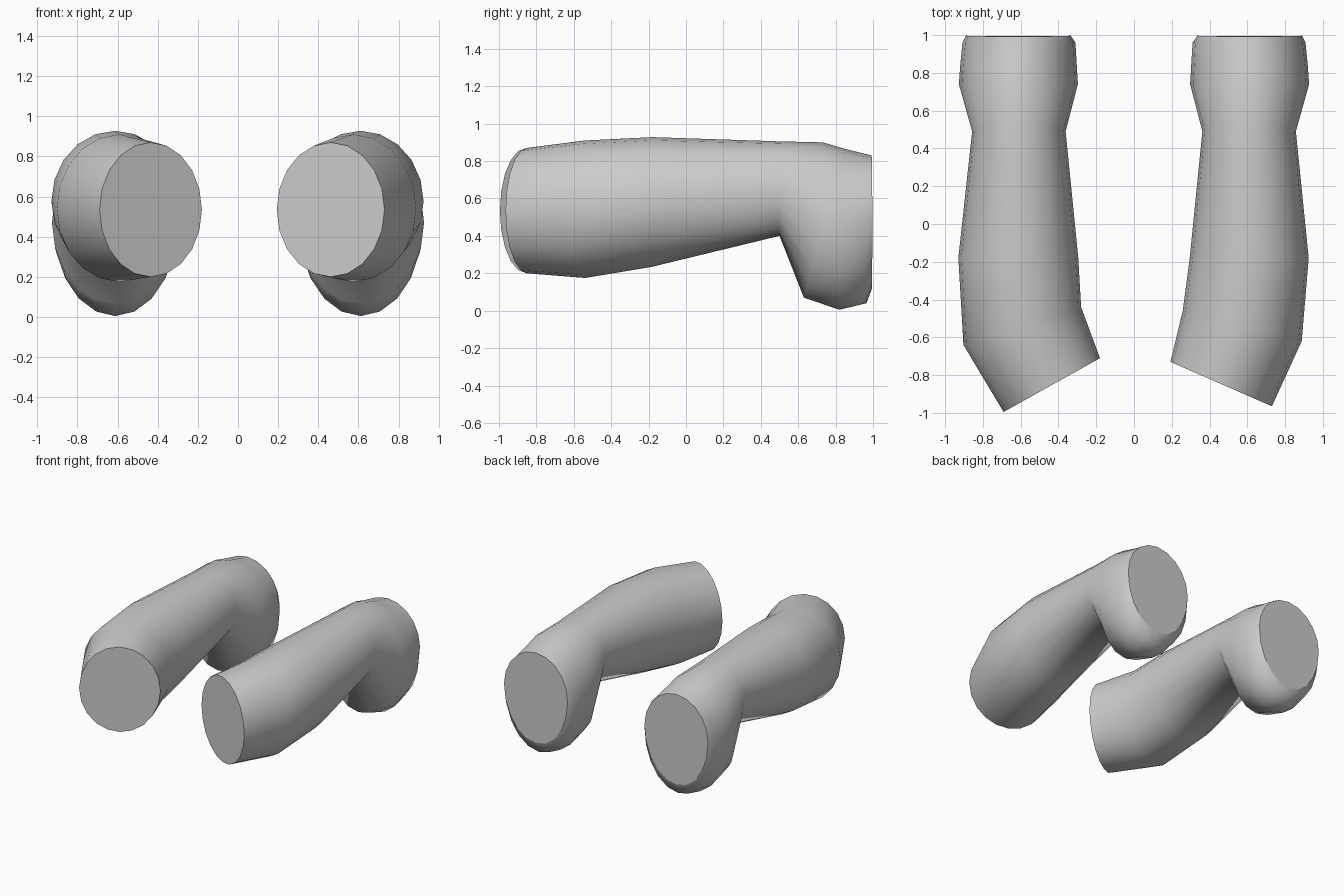
import bpy, bmesh, math
from mathutils import Vector

if "Cube" in bpy.data.objects:
    bpy.data.objects.remove(bpy.data.objects["Cube"])

SIDES = 20
grey = bpy.data.materials.new("plain_grey")
grey.diffuse_color = (0.6, 0.6, 0.6, 1)
grey.use_nodes = True
grey.node_tree.nodes["Principled BSDF"].inputs["Base Color"].default_value = grey.diffuse_color


def loft(name, rings):
    """Skin a bent tube through egg-shaped rings.
    Ring: outer xy, inner xy, z of widest line, top (y shift, z), bottom (y shift, z)."""
    bm = bmesh.new()
    loops = []
    for outer, inner, zm, top, bot in rings:
        o, i = Vector((*outer, zm)), Vector((*inner, zm))
        c, half = (o + i) / 2, (o - i) / 2
        up = Vector((0, top[0], top[1] - zm))
        down = Vector((0, bot[0], bot[1] - zm))
        loop = []
        for k in range(SIDES):
            a = 2 * math.pi * k / SIDES
            s = math.sin(a)
            loop.append(bm.verts.new(c + half * math.cos(a) + (up * s if s > 0 else down * -s)))
        loops.append(loop)
    for a, b in zip(loops, loops[1:]):
        for k in range(SIDES):
            n = (k + 1) % SIDES
            bm.faces.new((a[k], a[n], b[n], b[k])).smooth = True
    # flat end caps with crisp rims
    for loop in (loops[0], loops[-1]):
        cap = bm.faces.new(loop)
        cap.smooth = False
        for e in cap.edges:
            e.smooth = False
    bmesh.ops.recalc_face_normals(bm, faces=bm.faces)
    mesh = bpy.data.meshes.new(name)
    bm.to_mesh(mesh)
    bm.free()
    mesh.materials.append(grey)
    bpy.context.collection.objects.link(bpy.data.objects.new(name, mesh))


# bent rear section, shared by both sides (s = side sign)
def rear(s):
    return [
        ((s * 0.857, 0.49), (s * 0.362, 0.49), 0.65, (0.02, 0.905), (0.01, 0.40)),
        ((s * 0.927, 0.74), (s * 0.297, 0.74), 0.47, (-0.01, 0.90), (-0.11, 0.07)),
        ((s * 0.92, 0.84), (s * 0.303, 0.84), 0.46, (0.0, 0.868), (-0.02, 0.005)),
        ((s * 0.908, 0.96), (s * 0.31, 0.96), 0.48, (0.0, 0.838), (0.005, 0.04)),
        ((s * 0.89, 0.997), (s * 0.335, 0.997), 0.52, (-0.004, 0.83), (-0.002, 0.12)),
    ]


# the front ends turn inward by slightly different amounts
loft("left_sleeve", [
    ((-0.69, -0.995), (-0.18, -0.71), 0.535, (0, 0.87), (0, 0.20)),
    ((-0.903, -0.64), (-0.28, -0.44), 0.54, (0, 0.91), (0, 0.175)),
    ((-0.93, -0.18), (-0.295, -0.18), 0.575, (0, 0.928), (0, 0.235)),
] + rear(-1))
loft("right_sleeve", [
    ((0.73, -0.965), (0.193, -0.73), 0.535, (0, 0.87), (0, 0.20)),
    ((0.888, -0.62), (0.258, -0.46), 0.54, (0, 0.91), (0, 0.175)),
    ((0.925, -0.18), (0.295, -0.18), 0.575, (0, 0.928), (0, 0.235)),
] + rear(1))
